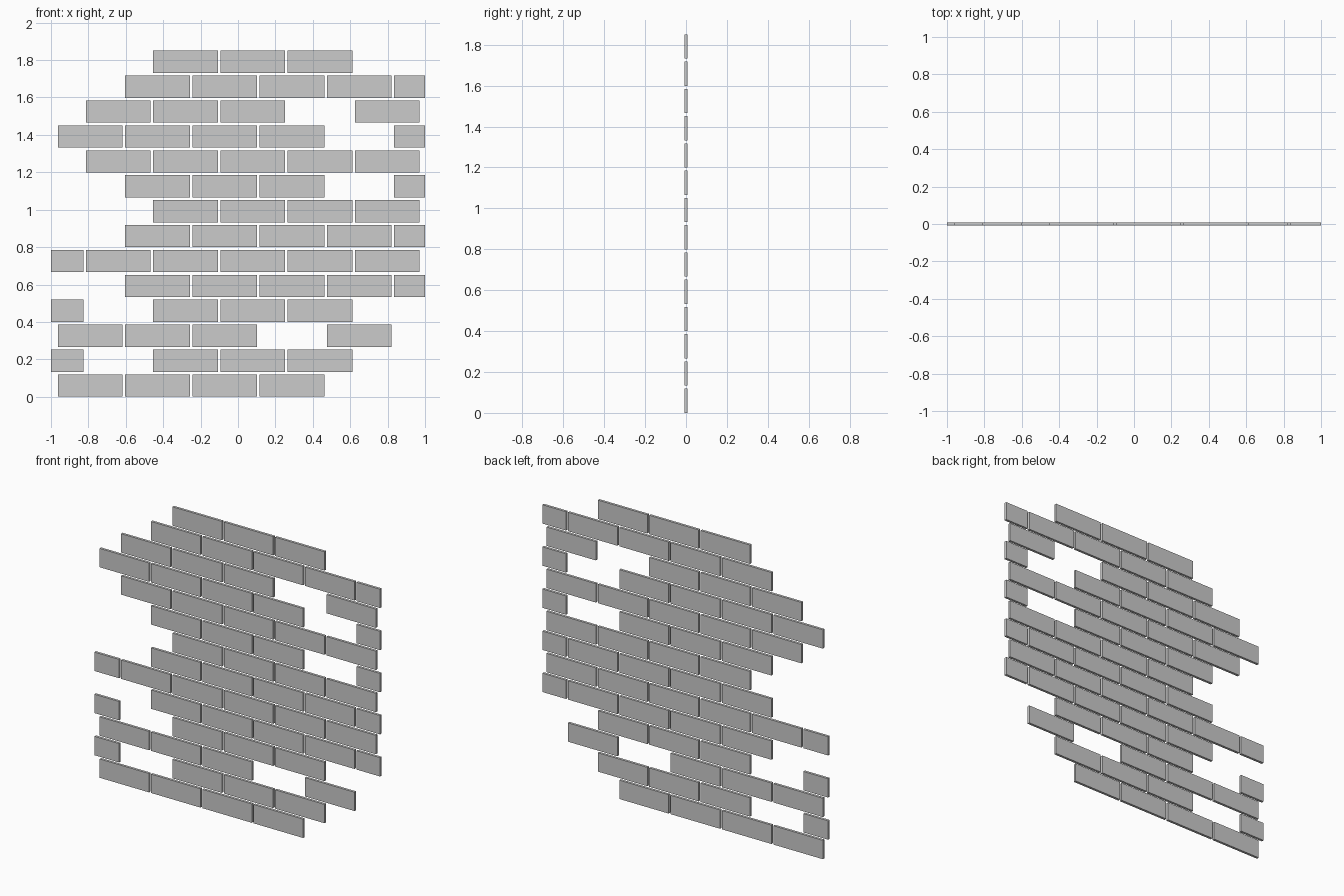
import bpy, bmesh
from mathutils import Matrix

if "Cube" in bpy.data.objects:
    bpy.data.objects.remove(bpy.data.objects["Cube"])

PITCH, WIDTH = 0.3595, 0.346          # brick spacing and length
COURSE, HEIGHT, DEPTH = 0.1332, 0.119, 0.016
START = (-0.963, -1.1725)             # first brick of plain / staggered courses

# Courses from the bottom up: # is a brick, . is a missing one
COURSES = [
    "####..", "#.###.", "###.#.", "#.###.", ".#####", "######", ".#####",
    "..####", ".###.#", ".#####", "####.#", ".###.#", ".#####", "..###.",
]


def add_course(row, pattern):
    bm = bmesh.new()
    z = row * COURSE + HEIGHT / 2
    for i, mark in enumerate(pattern):
        if mark != "#":
            continue
        # end bricks are cut flush with the wall edges
        x0 = START[row % 2] + i * PITCH
        x1 = min(x0 + WIDTH, 1.0)
        x0 = max(x0, -1.0)
        bmesh.ops.create_cube(
            bm, size=1,
            matrix=Matrix.Translation(((x0 + x1) / 2, 0, z))
            @ Matrix.Diagonal((x1 - x0, DEPTH, HEIGHT, 1)))
    name = f"brick_course_{row + 1}"
    mesh = bpy.data.meshes.new(name)
    bm.to_mesh(mesh)
    bm.free()
    bpy.context.collection.objects.link(bpy.data.objects.new(name, mesh))


for row, pattern in enumerate(COURSES):
    add_course(row, pattern)
